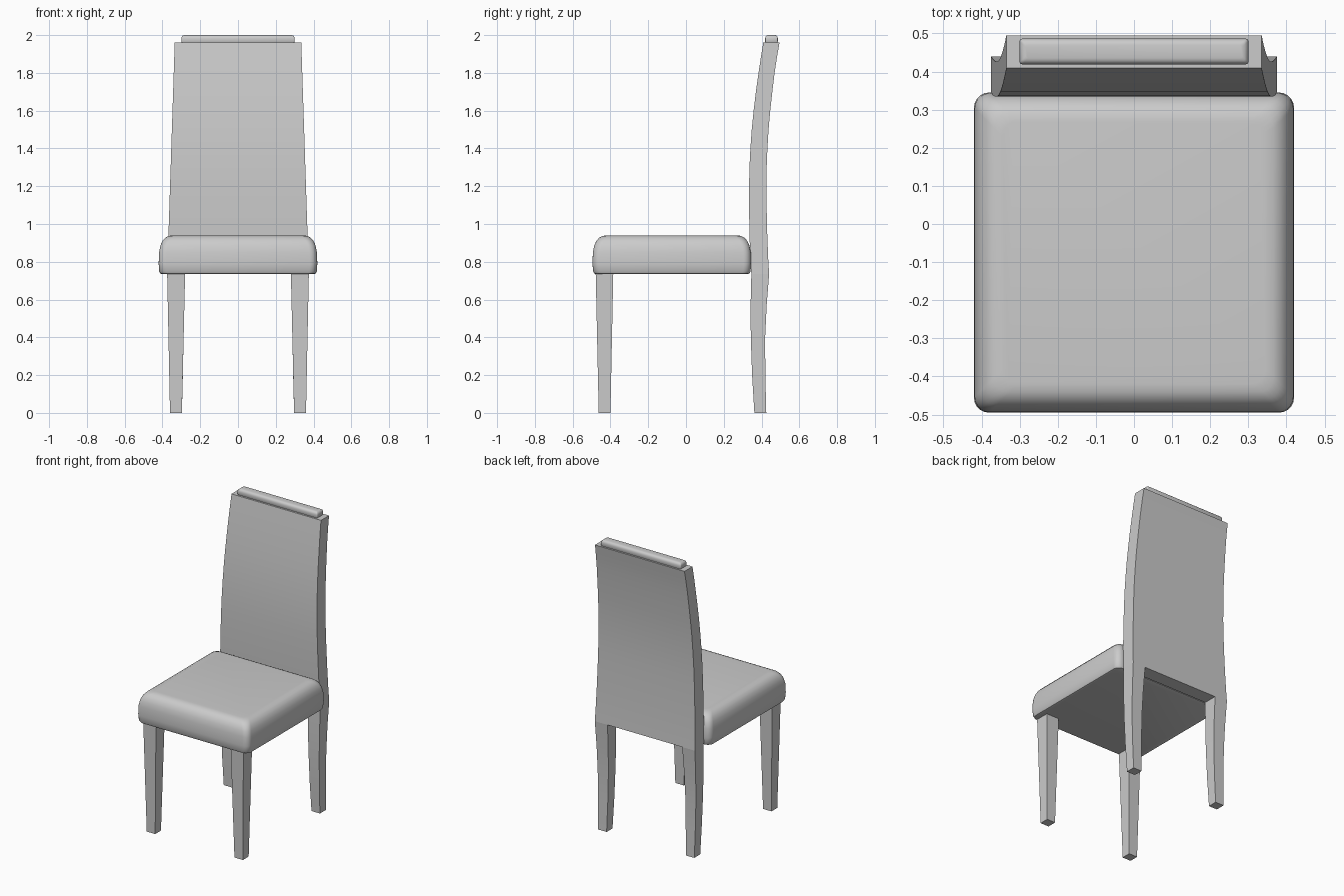
import bpy, bmesh, math

if "Cube" in bpy.data.objects:
    bpy.data.objects.remove(bpy.data.objects["Cube"])


def loft(name, rings, angle=35):
    """Skin a stack of equal-length point rings and cap both ends."""
    bm = bmesh.new()
    loops = [[bm.verts.new(p) for p in ring] for ring in rings]
    n = len(loops[0])
    for a, b in zip(loops, loops[1:]):
        for i in range(n):
            j = (i + 1) % n
            bm.faces.new((a[i], a[j], b[j], b[i]))
    bm.faces.new(loops[0][::-1])
    bm.faces.new(loops[-1])
    bmesh.ops.recalc_face_normals(bm, faces=bm.faces[:])
    me = bpy.data.meshes.new(name)
    bm.to_mesh(me)
    bm.free()
    ob = bpy.data.objects.new(name, me)
    bpy.context.collection.objects.link(ob)
    bpy.ops.object.select_all(action='DESELECT')
    ob.select_set(True)
    bpy.context.view_layer.objects.active = ob
    bpy.ops.object.shade_smooth_by_angle(angle=math.radians(angle))
    return ob


def rect(x0, x1, y0, y1, z):
    return [(x0, y0, z), (x1, y0, z), (x1, y1, z), (x0, y1, z)]


def round_rect(hx, y0, y1, z, r, seg=5):
    pts = []
    corners = [(hx - r, y1 - r), (r - hx, y1 - r), (r - hx, y0 + r), (hx - r, y0 + r)]
    for k, (cx, cy) in enumerate(corners):
        for i in range(seg + 1):
            t = math.pi / 2 * (k + i / seg)
            pts.append((cx + r * math.cos(t), cy + r * math.sin(t), z))
    return pts


# Seat cushion: small roll at the bottom, large one at the top (z, inset)
seat = [(0.735, 0.018), (0.738, 0.009), (0.75, 0.003), (0.79, 0.0), (0.85, 0.002),
        (0.885, 0.009), (0.91, 0.02), (0.928, 0.036), (0.937, 0.054), (0.94, 0.075)]
loft("seat", [round_rect(0.42 - d, -0.495 + d, 0.345 - d, z, 0.04) for z, d in seat])

# Curved backrest: (z, front y, back y), tapering towards the top
back = [(0.735, 0.346, 0.44), (0.82, 0.34, 0.435), (0.95, 0.336, 0.43),
        (1.08, 0.334, 0.427), (1.2, 0.334, 0.426), (1.3, 0.336, 0.427),
        (1.4, 0.341, 0.431), (1.5, 0.348, 0.437), (1.6, 0.358, 0.446),
        (1.7, 0.37, 0.457), (1.8, 0.384, 0.469), (1.88, 0.396, 0.481),
        (1.96, 0.409, 0.495)]
rings = []
for z, y0, y1 in back:
    hx = 0.375 - 0.04 * (z - 0.735) / 1.225
    rings.append(rect(-hx, hx, y0, y1, z))
loft("backrest", rings)

# Padded strip along the top of the backrest
cap = [(1.955, 0.004), (1.966, 0.0), (1.984, 0.0), (1.993, 0.003), (1.998, 0.009), (2.0, 0.016)]
loft("top_strip", [round_rect(0.3 - d, 0.419 + d, 0.486 - d, z, 0.006, 3) for z, d in cap])

# Legs: (z, inner x, outer x, y min, y max), mirrored left and right
front = [(0, 0.297, 0.36, -0.462, -0.4), (0.74, 0.28, 0.375, -0.478, -0.385)]
rear = [(0, 0.297, 0.36, 0.362, 0.425), (0.2, 0.292, 0.364, 0.35, 0.42),
        (0.4, 0.288, 0.368, 0.343, 0.419), (0.57, 0.284, 0.371, 0.342, 0.427),
        (0.735, 0.28, 0.375, 0.346, 0.44)]
for part, path in (("front_leg", front), ("rear_leg", rear)):
    for side, s in (("left", -1), ("right", 1)):
        loft(f"{part}_{side}", [rect(s * a, s * b, c, d, z) for z, a, b, c, d in path])
